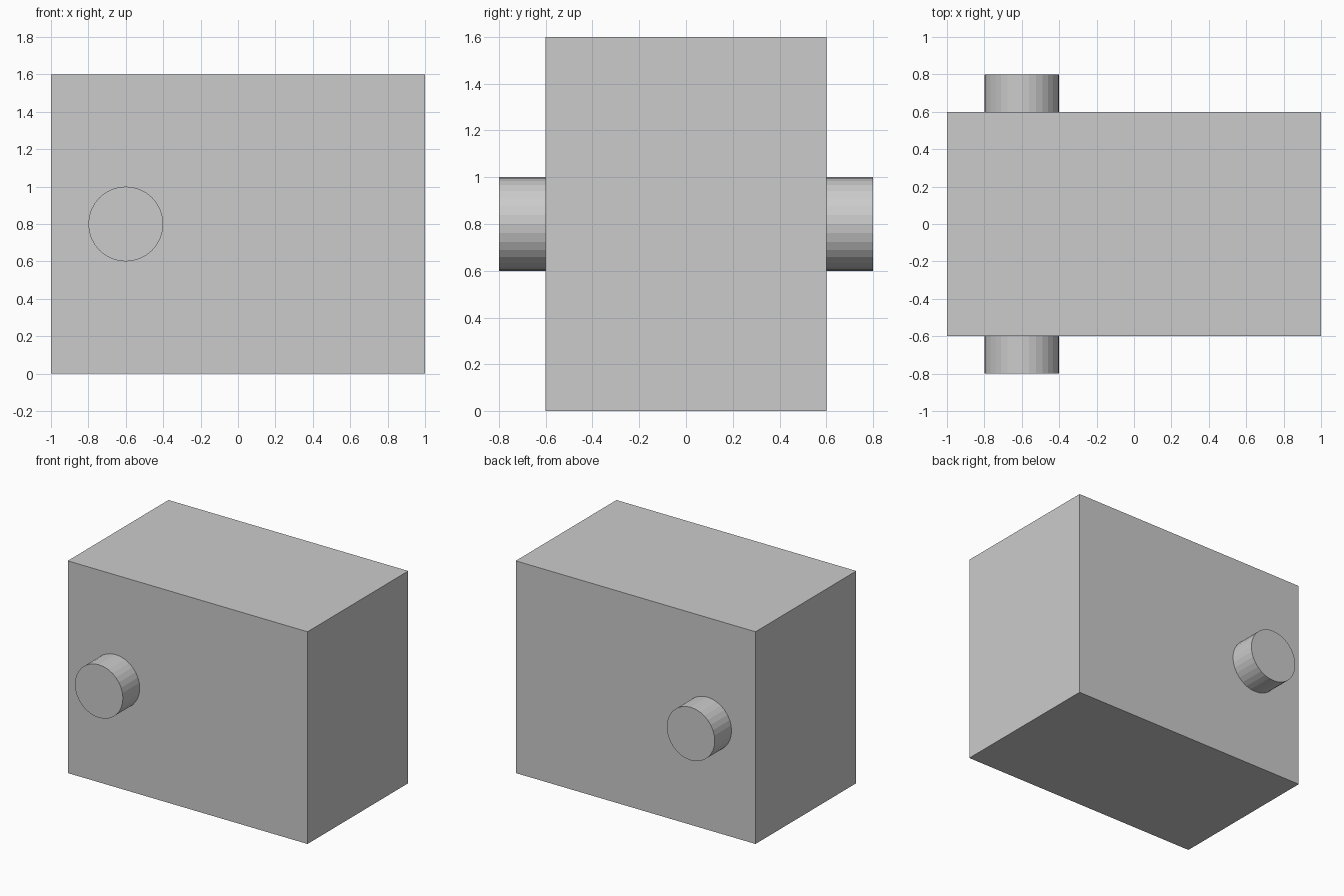
import bpy
from math import pi

if "Cube" in bpy.data.objects:
    bpy.data.objects.remove(bpy.data.objects["Cube"])

# Main block
bpy.ops.mesh.primitive_cube_add(size=1, location=(0, 0, 0.8))
block = bpy.context.object
block.name = "block"
block.scale = (2.0, 1.2, 1.6)
bpy.ops.object.transform_apply(location=False, rotation=False, scale=True)

# Axle running through the block, protruding front and back
bpy.ops.mesh.primitive_cylinder_add(vertices=32, radius=0.2, depth=1.6,
                                    location=(-0.6, 0, 0.8), rotation=(pi / 2, 0, 0))
bpy.context.object.name = "axle"
